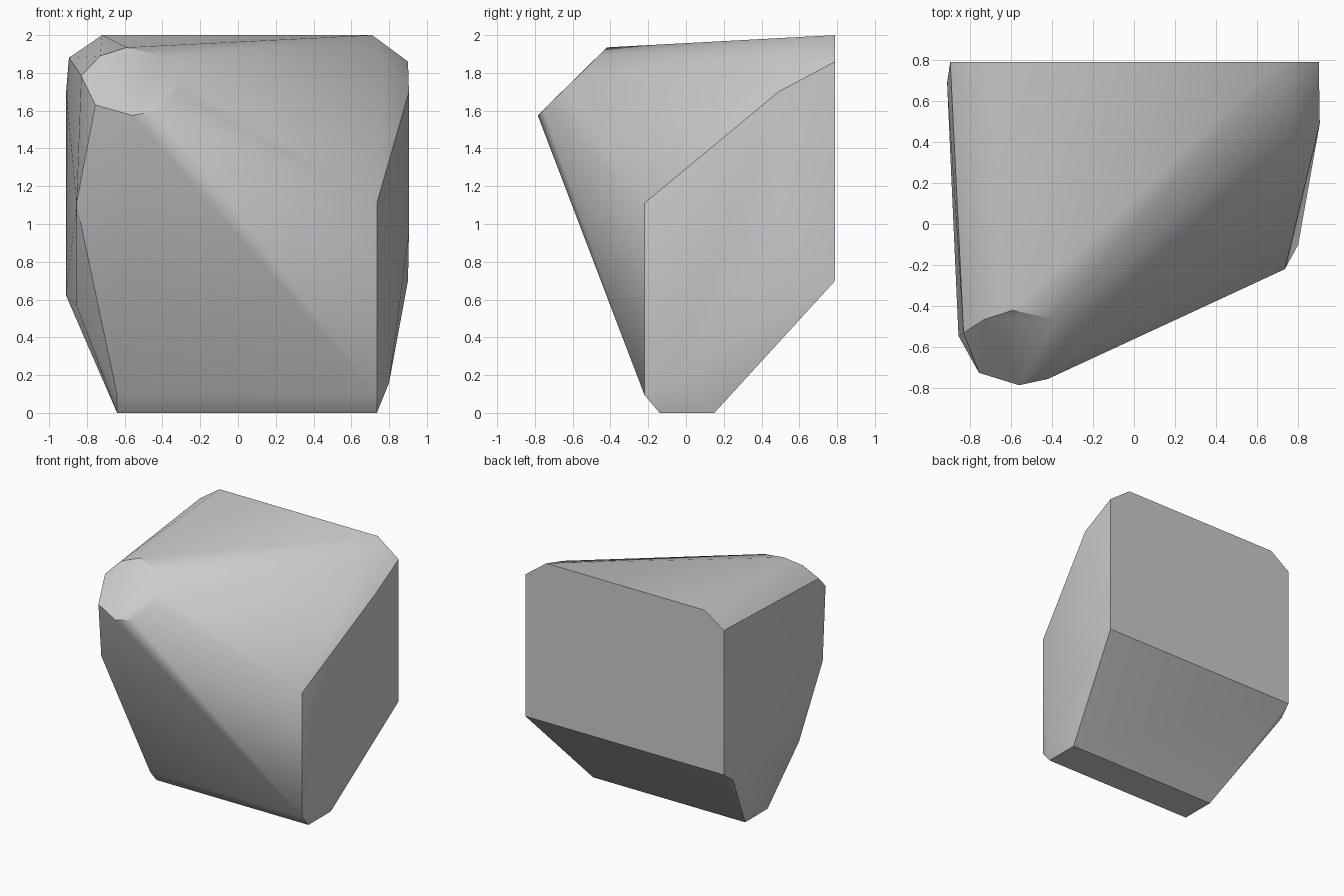
import bpy
import bmesh
import math

cube = bpy.data.objects.get("Cube")
if cube:
    bpy.data.objects.remove(cube, do_unlink=True)

# Single stone-grey colour
grey = bpy.data.materials.new("light_grey")
grey.use_nodes = True
colour = (0.6, 0.6, 0.6, 1.0)
grey.diffuse_color = colour
grey.node_tree.nodes["Principled BSDF"].inputs["Base Color"].default_value = colour

# Slanted rounded facet at the upper front corner
facet = [(-0.83, -0.53, 1.785), (-0.73, -0.465, 1.89), (-0.59, -0.42, 1.935),
         (-0.385, -0.465, 1.89), (-0.305, -0.58, 1.775), (-0.32, -0.64, 1.70),
         (-0.42, -0.755, 1.60), (-0.56, -0.785, 1.575), (-0.755, -0.725, 1.63)]

# Flat back outline, as x and z
back = [(x, 0.79, z) for x, z in [(-0.895, 1.88), (-0.72, 2.0), (0.71, 2.0),
                                  (0.9, 1.86), (0.9, 0.70), (-0.895, 0.70)]]

# Base strip and the bevel in front of it
base = [(x, y, z) for x in (-0.64, 0.735)
        for y, z in [(0.15, 0), (-0.14, 0), (-0.22, 0.095)]]

# Corners of the two sides
right_side = [(0.735, -0.22, 1.11), (0.80, -0.10, 0.16), (0.905, 0.49, 0.95),
              (0.905, 0.49, 1.70), (0.835, 0.49, 1.79), (0.77, 0.49, 1.89)]
left_side = [(-0.855, -0.545, 1.11), (-0.855, -0.24, 0.57),
             (-0.91, 0.69, 0.62), (-0.91, 0.68, 1.70)]

# Wrap the corners in one convex block
bm = bmesh.new()
for point in facet + back + base + right_side + left_side:
    bm.verts.new(point)
hull = bmesh.ops.convex_hull(bm, input=bm.verts[:])
loose = {g for g in hull["geom_interior"] + hull["geom_unused"]
         if isinstance(g, bmesh.types.BMVert) and not g.link_faces}
bmesh.ops.delete(bm, geom=list(loose), context="VERTS")
bmesh.ops.dissolve_limit(bm, angle_limit=math.radians(0.5),
                         verts=bm.verts[:], edges=bm.edges[:])
bmesh.ops.recalc_face_normals(bm, faces=bm.faces[:])

mesh = bpy.data.meshes.new("faceted_block")
bm.to_mesh(mesh)
bm.free()
mesh.materials.append(grey)
block = bpy.data.objects.new("faceted_block", mesh)
bpy.context.collection.objects.link(block)

# Soft slopes, crisp main edges
bpy.ops.object.select_all(action="DESELECT")
block.select_set(True)
bpy.context.view_layer.objects.active = block
bpy.ops.object.shade_smooth_by_angle(angle=math.radians(30))
